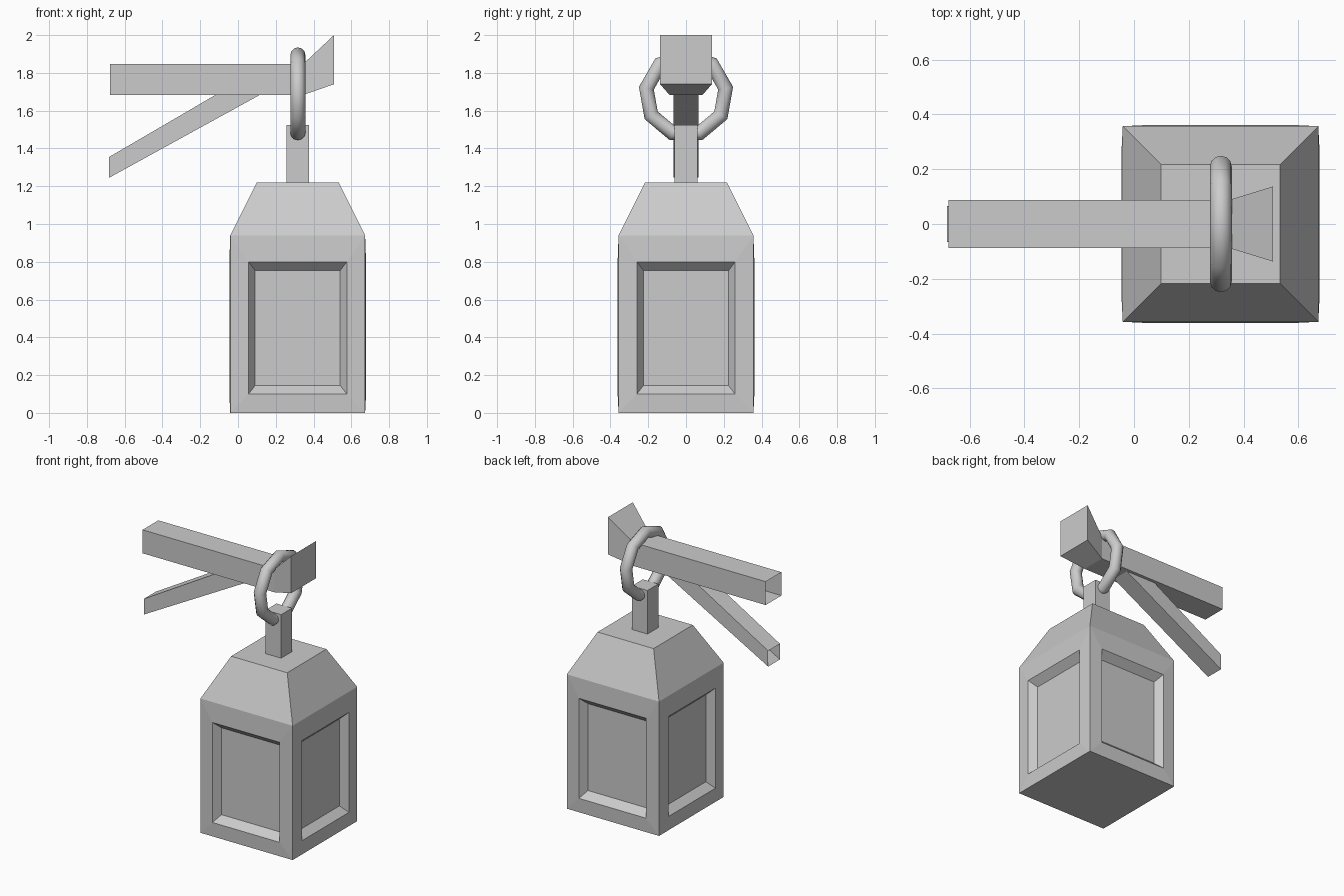
import bpy, bmesh
from math import radians
from mathutils import Matrix, Vector

if "Cube" in bpy.data.objects:
    bpy.data.objects.remove(bpy.data.objects["Cube"])

CX = 0.316  # lantern axis


def loft(bm, loops, cap_start=False, cap_end=False):
    """Bridge successive loops of points with quads."""
    rows = [[bm.verts.new(p) for p in loop] for loop in loops]
    n = len(rows[0])
    for a, b in zip(rows, rows[1:]):
        for i in range(n):
            j = (i + 1) % n
            bm.faces.new((a[i], a[j], b[j], b[i]))
    if cap_start:
        bm.faces.new(rows[0][::-1])
    if cap_end:
        bm.faces.new(rows[-1])


def finish(bm, name):
    bmesh.ops.remove_doubles(bm, verts=bm.verts, dist=0.0005)
    bmesh.ops.recalc_face_normals(bm, faces=bm.faces)
    mesh = bpy.data.meshes.new(name)
    bm.to_mesh(mesh)
    bm.free()
    obj = bpy.data.objects.new(name, mesh)
    bpy.context.collection.objects.link(obj)
    return obj


def square(h, z):
    return [Vector((sx * h + CX, sy * h, z))
            for sx, sy in ((-1, -1), (1, -1), (1, 1), (-1, 1))]


def section(x_bottom, x_top, hy, z0, z1):
    """Rectangular bar section, its lower and upper edges at given x."""
    return [(x_bottom, -hy, z0), (x_bottom, hy, z0),
            (x_top, hy, z1), (x_top, -hy, z1)]


# Lantern body: four recessed panels, sloped roof, flat base
W, EAVE = 0.357, 0.94
bm = bmesh.new()
panel = [(W, 0, EAVE, W), (0.26, 0.10, 0.80, 0.362), (0.225, 0.145, 0.753, 0.312)]
for k in range(4):
    m = Matrix.Translation((CX, 0, 0)) @ Matrix.Rotation(radians(90 * k), 4, 'Z')
    loops = [[m @ Vector(p) for p in
              ((-h, -d, z0), (h, -d, z0), (h, -d, z1), (-h, -d, z1))]
             for h, z0, z1, d in panel]
    loft(bm, loops, cap_end=True)
loft(bm, [square(W, EAVE), square(0.217, 1.22)], cap_end=True)
bm.faces.new([bm.verts.new(p) for p in square(W, 0)][::-1])
finish(bm, "lantern_body")

# Square post on the roof
bm = bmesh.new()
loft(bm, [square(0.06, 1.22), square(0.06, 1.525)], cap_end=True)
finish(bm, "hanger_post")

# Nine-sided ring around the beam
bpy.ops.mesh.primitive_torus_add(major_segments=9, minor_segments=12,
                                 major_radius=0.213, minor_radius=0.04,
                                 location=(CX + 0.001, 0, 1.682),
                                 rotation=(0, radians(-90), 0))
ring = bpy.context.object
ring.name = "hanging_ring"
ring.data.polygons.foreach_set("use_smooth", [True] * len(ring.data.polygons))

# Beam with flared tip, open at the wall end
bm = bmesh.new()
loft(bm, [section(-0.678, -0.678, 0.087, 1.683, 1.847),
          section(0.345, 0.345, 0.087, 1.683, 1.847),
          section(0.508, 0.508, 0.137, 1.74, 2.0)], cap_end=True)
finish(bm, "beam")

# Diagonal brace, open at the wall end
bm = bmesh.new()
loft(bm, [section(-0.682, -0.682, 0.065, 1.245, 1.355),
          section(0.115, -0.12, 0.065, 1.683, 1.683)])
finish(bm, "diagonal_brace")
